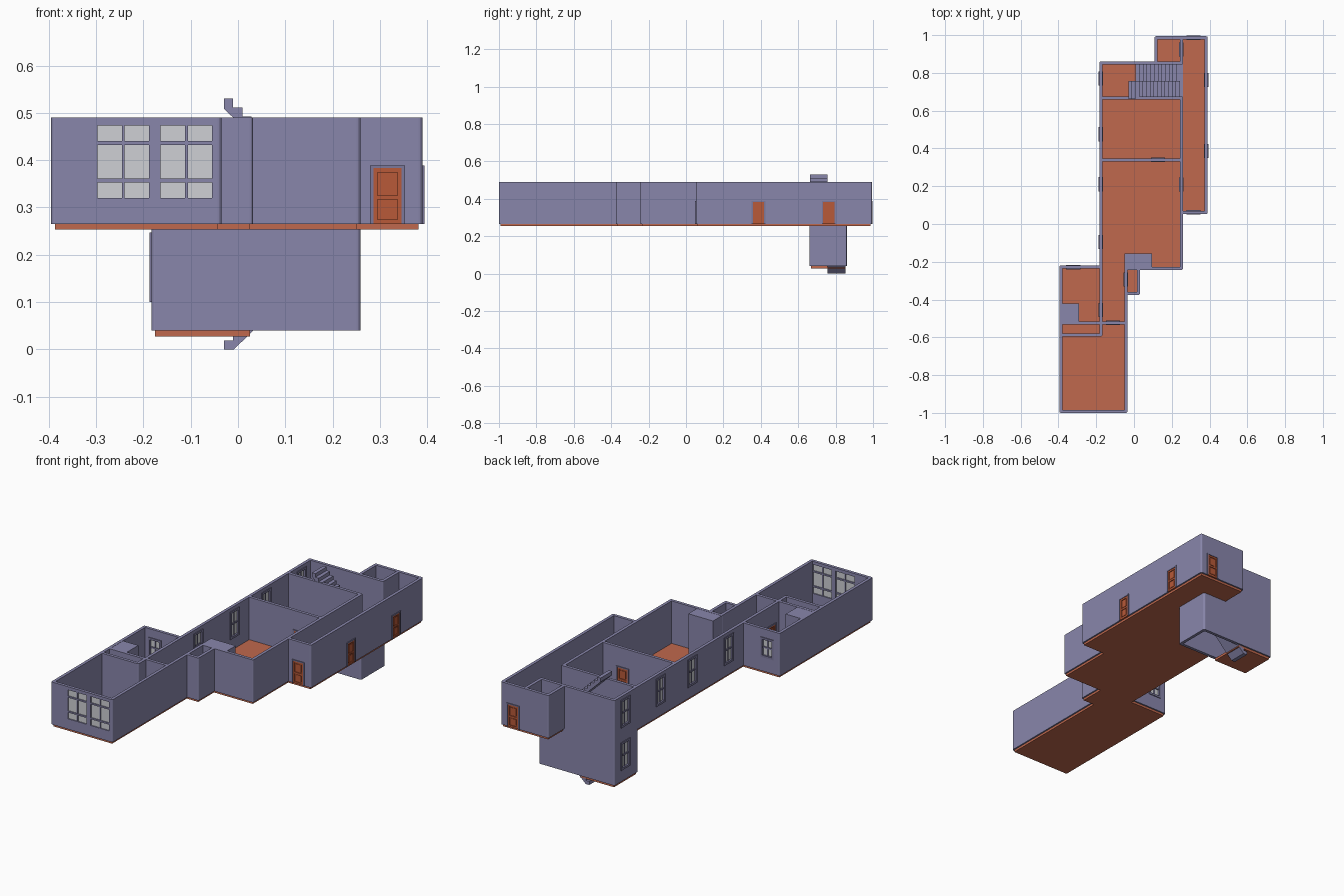
import bpy, bmesh
from mathutils import Matrix, Vector

if "Cube" in bpy.data.objects:
    bpy.data.objects.remove(bpy.data.objects["Cube"])

FLOOR, WALL_H, HALF = 0.265, 0.225, 0.008
BASE = 0.04


def material(name, rgb):
    m = bpy.data.materials.new(name)
    m.diffuse_color = (*rgb, 1)
    m.use_nodes = True
    m.node_tree.nodes["Principled BSDF"].inputs["Base Color"].default_value = m.diffuse_color
    return m


LILAC = material("wall_paint", (0.25, 0.24, 0.41))
TRIM = material("trim_paint", (0.20, 0.19, 0.33))
CLAY = material("floor_clay", (0.53, 0.14, 0.075))
WOOD = material("door_wood", (0.48, 0.10, 0.04))
GLASS = material("window_glass", (0.62, 0.63, 0.66))


def finish(name, bm, mat):
    bmesh.ops.recalc_face_normals(bm, faces=bm.faces[:])
    me = bpy.data.meshes.new(name)
    bm.to_mesh(me)
    bm.free()
    me.materials.append(mat)
    ob = bpy.data.objects.new(name, me)
    bpy.context.collection.objects.link(ob)
    return ob


def box(bm, x0, x1, y0, y1, z0, z1):
    mid = Vector(((x0 + x1) / 2, (y0 + y1) / 2, (z0 + z1) / 2))
    bmesh.ops.create_cube(bm, size=1, matrix=Matrix.Translation(mid)
                          @ Matrix.Diagonal((x1 - x0, y1 - y0, z1 - z0, 1)))


def wall_box(bm, axis, line, a0, a1, z0, z1, half):
    """Box running along a wall's centre line."""
    if axis == 'x':
        box(bm, a0, a1, line - half, line + half, z0, z1)
    else:
        box(bm, line - half, line + half, a0, a1, z0, z1)


def prism(name, pts, direction, mat):
    bm = bmesh.new()
    f = bm.faces.new([bm.verts.new(p) for p in pts])
    r = bmesh.ops.extrude_face_region(bm, geom=[f])
    bmesh.ops.translate(bm, vec=direction,
                        verts=[v for v in r['geom'] if isinstance(v, bmesh.types.BMVert)])
    return finish(name, bm, mat)


# Opening sizes: width, bottom and top above the floor
SIZES = {'door': (0.074, 0.0, 0.124), 'window': (0.076, 0.060, 0.207),
         'small_window': (0.076, 0.075, 0.180), 'picture_window': (0.109, 0.055, 0.208)}


def parts(name, mat, axis, line, rects):
    bm = bmesh.new()
    for r in rects:
        wall_box(bm, axis, line, *r)
    finish(name, bm, mat)


def door(axis, line, c, z):
    w, _, h = SIZES['door']
    o, i, top = w / 2, w / 2 - 0.007, z + h - 0.006
    parts("door_frame", TRIM, axis, line, [
        (c - o, c - i, z, z + h, 0.012), (c + i, c + o, z, z + h, 0.012),
        (c - i, c + i, top, z + h, 0.012)])
    s = i - 0.009
    rails = [(c - i, c - s, z, top, 0.009), (c + s, c + i, z, top, 0.009)]
    rails += [(c - s, c + s, z + a, z + b, 0.009)
              for a, b in ((0, 0.009), (0.052, 0.060), (0.109, 0.118))]
    panels = [(c - s + 0.005, c + s - 0.005, z + a, z + b, 0.0075)
              for a, b in ((0.014, 0.047), (0.065, 0.104))]
    parts("door_leaf", WOOD, axis, line, rails + panels + [(c - s, c + s, z + 0.009, z + 0.109, 0.005)])


def window(kind, axis, line, c, z):
    w, b, t = SIZES[kind]
    o, z0, z1 = w / 2, z + b, z + t
    if kind == 'picture_window':
        bars = [(c - 0.003, c + 0.003, z0, z1, 0.007)]
        bars += [(c - o, c + o, z + h - 0.004, z + h + 0.004, 0.0075) for h in (0.092, 0.171)]
    else:
        e, m = 0.011, (z0 + z1) / 2
        bars = [(c - o, c - o + e, z0, z1, 0.012), (c + o - e, c + o, z0, z1, 0.012),
                (c - o + e, c + o - e, z0, z0 + e, 0.012), (c - o + e, c + o - e, z1 - e, z1, 0.012),
                (c - o + e, c + o - e, m - 0.004, m + 0.004, 0.007),
                (c - 0.0025, c + 0.0025, z0 + e, z1 - e, 0.006)]
    parts(kind + "_frame", LILAC if kind == 'picture_window' else TRIM, axis, line, bars)
    parts(kind + "_glass", GLASS, axis, line, [(c - o, c + o, z0, z1, 0.002)])


def build_walls(name, walls, z, h):
    bm = bmesh.new()
    corners = set()
    for axis, line, a0, a1, openings in walls:
        pos = a0
        for kind, c in sorted(openings, key=lambda q: q[1]):
            w, b, t = SIZES[kind]
            wall_box(bm, axis, line, pos, c - w / 2, z, z + h, HALF)
            if b > 0:
                wall_box(bm, axis, line, c - w / 2, c + w / 2, z, z + b, HALF)
            wall_box(bm, axis, line, c - w / 2, c + w / 2, z + t, z + h, HALF)
            pos = c + w / 2
            if kind == 'door':
                door(axis, line, c, z)
            else:
                window(kind, axis, line, c, z)
        wall_box(bm, axis, line, pos, a1, z, z + h, HALF)
        for a in (a0, a1):
            corners.add((a, line) if axis == 'x' else (line, a))
    # rounded wall ends
    for x, y in corners:
        bmesh.ops.create_cone(bm, cap_ends=True, segments=16, radius1=HALF, radius2=HALF,
                              depth=h, matrix=Matrix.Translation((x, y, z + h / 2)))
    finish(name, bm, LILAC)


# Wall centre lines: axis, position, start, end, openings
L, H, R, C = -0.387, -0.175, 0.251, 0.382
build_walls("main_walls", [
    ('x', -0.992, L, -0.043, [('picture_window', -0.2425), ('picture_window', -0.109)]),
    ('y', L, -0.992, -0.228, []),
    ('y', -0.043, -0.992, -0.235, [('door', -0.295)]),
    ('x', -0.587, L, H, []),
    ('x', -0.524, L, -0.043, [('door', -0.11)]),
    ('x', -0.228, L, H, [('small_window', -0.322)]),
    ('y', H, -0.587, 0.852, [('door', -0.455), ('window', -0.095), ('window', 0.21),
                             ('window', 0.475), ('window', 0.77)]),
    ('x', -0.367, -0.043, 0.024, []),
    ('y', 0.024, -0.367, -0.235, []),
    ('x', -0.235, -0.043, R, []),
    ('y', R, -0.235, 0.668, [('door', 0.21)]),
    ('x', 0.340, H, R, [('door', 0.127)]),
    ('x', 0.668, H, R, []),
    ('x', 0.852, H, R, []),
    ('y', R, 0.852, 0.986, [('door', 0.925)]),
    ('y', 0.117, 0.852, 0.986, []),
    ('x', 0.986, 0.117, C, [('door', 0.316)]),
    ('y', C, 0.061, 0.986, [('door', 0.387), ('door', 0.763)]),
    ('x', 0.061, R, C, [('door', 0.316)]),
], FLOOR, WALL_H)

# Lower stair room
build_walls("basement_walls", [
    ('x', 0.668, H, R, []), ('x', 0.852, H, R, []),
    ('y', H, 0.668, 0.852, [('window', 0.77)]), ('y', R, 0.668, 0.852, []),
], BASE, FLOOR - BASE)

# Floors
outline = [(L, -0.992), (-0.043, -0.992), (-0.043, -0.367), (0.024, -0.367), (0.024, -0.235),
           (R, -0.235), (R, 0.061), (C, 0.061), (C, 0.986), (0.117, 0.986), (0.117, 0.852),
           (R, 0.852), (R, 0.668), (H, 0.668), (H, -0.228), (L, -0.228)]
prism("main_floor", [(x, y, 0.253) for x, y in outline], (0, 0, 0.012), CLAY)
bm = bmesh.new()
box(bm, H, 0.025, 0.668, 0.852, 0.027, BASE)
finish("basement_floor", bm, CLAY)

# Full-height solid blocks in the kitchen and bathroom
for name, b in (("kitchen_block", (-0.05, 0.095, -0.235, -0.155)),
                ("bathroom_block", (L, -0.29, -0.524, -0.42))):
    bm = bmesh.new()
    box(bm, *b, FLOOR, FLOOR + WALL_H - 0.001)
    finish(name, bm, LILAC)


# Stair flights: sawtooth profile with a sloping underside
def stair(name, x_low, x_high, y0, y1, z, n=14):
    run, rise = (x_high - x_low) / n, 0.265 / n
    pts = [(x_low, z)]
    for i in range(n):
        pts += [(x_low + i * run, z + (i + 1) * rise), (x_low + (i + 1) * run, z + (i + 1) * rise)]
    pts += [(x_high, z + 0.265 - 1.1 * rise), (x_low + 1.1 * run, z)]
    prism(name, [(x, y0, h) for x, h in pts], (0, y1 - y0, 0), LILAC)


stair("stair_up", 0.243, -0.03, 0.662, 0.757, FLOOR)
stair("stair_down", -0.03, 0.243, 0.757, 0.852, 0.0)
